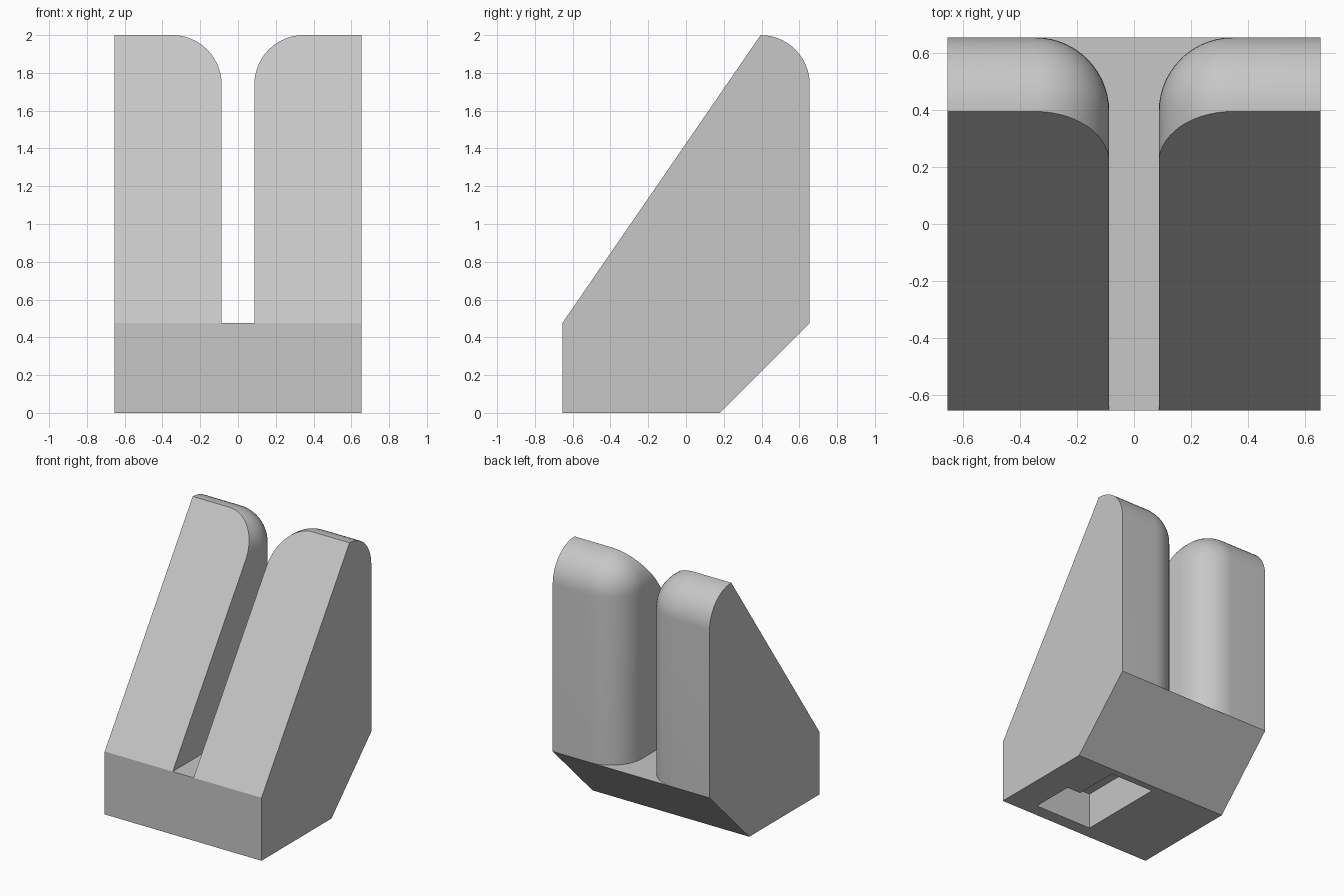
import bpy, bmesh
from mathutils import Vector

cube = bpy.data.objects.get("Cube")
if cube:
    bpy.data.objects.remove(cube, do_unlink=True)

HALF, BASE_TOP, TOP = 0.655, 0.475, 2.0
GAP, RADIUS = 0.087, 0.26

grey = bpy.data.materials.new("light_grey")
grey.use_nodes = True
grey.diffuse_color = (0.57, 0.57, 0.57, 1)
grey.node_tree.nodes["Principled BSDF"].inputs["Base Color"].default_value = (0.57, 0.57, 0.57, 1)


def make_object(name, bm):
    bmesh.ops.recalc_face_normals(bm, faces=bm.faces)
    mesh = bpy.data.meshes.new(name)
    bm.to_mesh(mesh)
    bm.free()
    mesh.materials.append(grey)
    obj = bpy.data.objects.new(name, mesh)
    bpy.context.collection.objects.link(obj)
    return obj


def select_only(obj):
    bpy.ops.object.select_all(action='DESELECT')
    obj.select_set(True)
    bpy.context.view_layer.objects.active = obj


def prism(name, points, direction):
    bm = bmesh.new()
    face = bm.faces.new([bm.verts.new(p) for p in points])
    result = bmesh.ops.extrude_face_region(bm, geom=[face])
    verts = [g for g in result["geom"] if isinstance(g, bmesh.types.BMVert)]
    bmesh.ops.translate(bm, verts=verts, vec=direction)
    return make_object(name, bm)


# Base block with a sloped underside at the back
side = [(-HALF, 0), (0.18, 0), (HALF, BASE_TOP), (-HALF, BASE_TOP)]
base = prism("base", [(-HALF, y, z) for y, z in side], (2 * HALF, 0, 0))

# Stepped socket cut into the underside
outline = [(-0.057, -0.555), (0.425, -0.555), (0.425, -0.22),
           (0.31, -0.22), (0.31, 0.127), (-0.057, 0.127)]
cutter = prism("socket_cutter", [(x, y, -0.1) for x, y in outline], (0, 0, 0.375))
cutter.hide_render = True
cut = base.modifiers.new("socket", 'BOOLEAN')
cut.operation = 'DIFFERENCE'
cut.solver = 'EXACT'
cut.object = cutter
select_only(base)
bpy.ops.object.modifier_apply(modifier=cut.name)
bpy.data.objects.remove(cutter, do_unlink=True)


# Upright: rounded inner, back and top edges, then a sloped front
def upright(name, sign):
    bm = bmesh.new()
    bmesh.ops.create_cube(bm, size=1)
    for v in bm.verts:
        x = HALF if v.co.x * sign > 0 else GAP
        v.co = (sign * x, HALF if v.co.y > 0 else -HALF,
                TOP if v.co.z > 0 else BASE_TOP)
    corner = min(bm.verts, key=lambda v: (v.co - Vector((sign * GAP, HALF, TOP))).length)
    bmesh.ops.bevel(bm, geom=list(corner.link_edges), offset=RADIUS,
                    offset_type='OFFSET', segments=14, profile=0.5,
                    affect='EDGES', clamp_overlap=False)
    foot = Vector((0, -HALF, BASE_TOP))
    slope = Vector((0, HALF - RADIUS, TOP)) - foot
    normal = Vector((0, -slope.z, slope.y))
    bmesh.ops.bisect_plane(bm, geom=bm.verts[:] + bm.edges[:] + bm.faces[:],
                           dist=0.0001, plane_co=foot, plane_no=normal,
                           clear_outer=True)
    bmesh.ops.holes_fill(bm, edges=[e for e in bm.edges if e.is_boundary], sides=0)
    obj = make_object(name, bm)
    select_only(obj)
    bpy.ops.object.shade_smooth_by_angle(angle=0.5)


upright("left_upright", 1)
upright("right_upright", -1)
